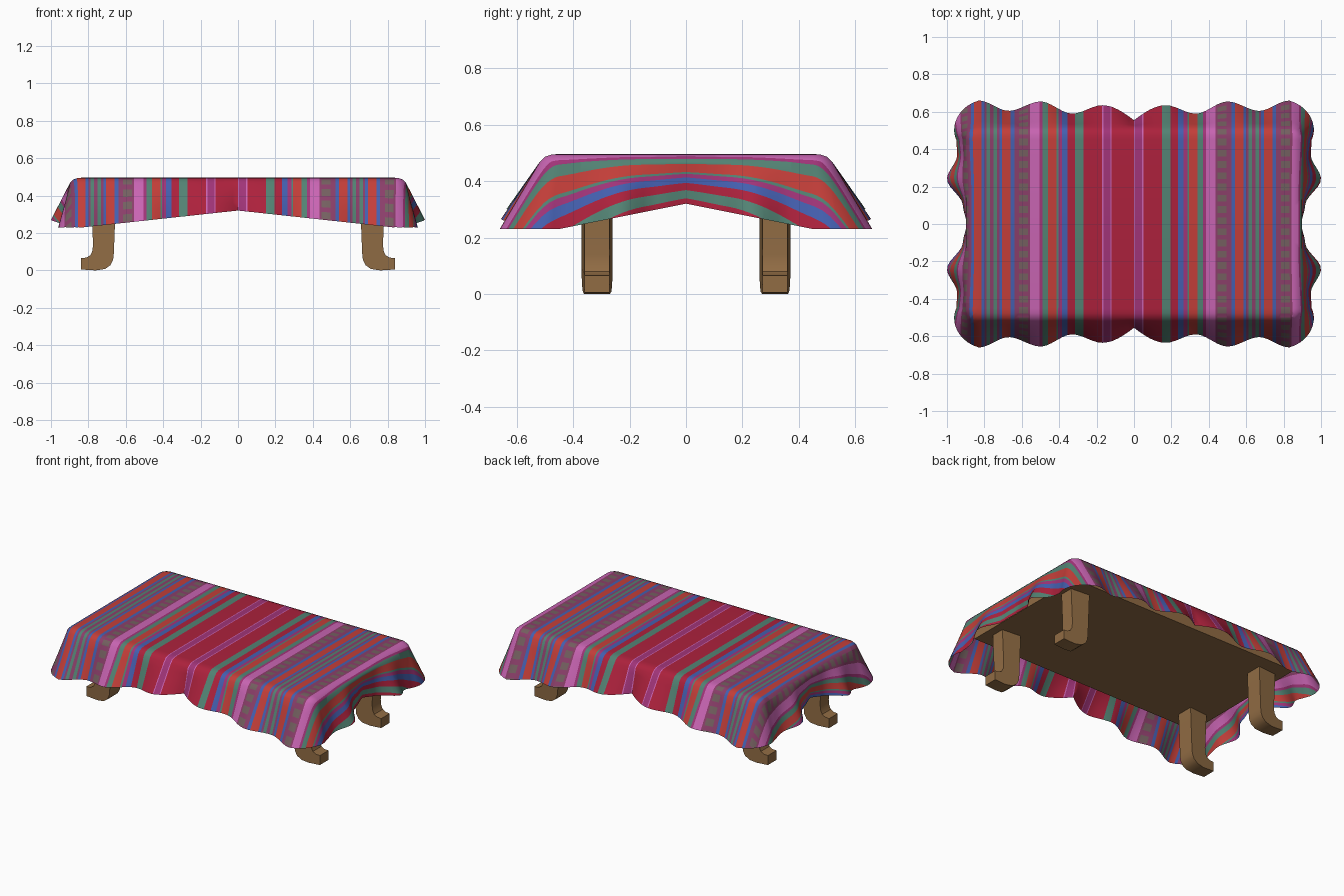
import bpy, bmesh, math
from mathutils import Vector

if "Cube" in bpy.data.objects:
    bpy.data.objects.remove(bpy.data.objects["Cube"])

def lin(c):
    c /= 255
    return c / 12.92 if c <= 0.04045 else ((c + 0.055) / 1.055) ** 2.4

COLOURS = {"crimson": (172, 33, 60), "teal": (82, 130, 115), "red": (195, 62, 57),
           "blue": (68, 95, 175), "magenta": (160, 52, 120), "pink": (200, 100, 178),
           "mauve": (138, 62, 105), "taupe": (115, 95, 95), "wood": (145, 108, 68)}
MATS = {}
for name, rgb in COLOURS.items():
    m = bpy.data.materials.new(name)
    m.diffuse_color = (*[lin(c) for c in rgb], 1)
    m.use_nodes = True
    m.node_tree.nodes["Principled BSDF"].inputs["Base Color"].default_value = m.diffuse_color
    MATS[name] = m

def make_object(name, bm, mats, angle=None):
    me = bpy.data.meshes.new(name)
    bm.to_mesh(me)
    bm.free()
    ob = bpy.data.objects.new(name, me)
    bpy.context.collection.objects.link(ob)
    for m in mats:
        me.materials.append(MATS[m])
    if angle:
        bpy.ops.object.select_all(action='DESELECT')
        ob.select_set(True)
        bpy.context.view_layer.objects.active = ob
        bpy.ops.object.shade_smooth_by_angle(angle=math.radians(angle))
    return ob

def interp(pts, x, smooth=True):
    x = min(max(x, pts[0][0]), pts[-1][0])
    for (a, p), (b, q) in zip(pts, pts[1:]):
        if x <= b:
            t = (x - a) / (b - a)
            if smooth:
                t = t * t * (3 - 2 * t)
            return p + (q - p) * t

# ---- Cloth: flat rounded rectangle, cut into stripes, then draped ----
HX, HY, L, TOP = 0.83, 0.45, 0.275, 0.496
FRONT = [(0, .555), (.17, .635), (.33, .59), (.5, .655), (.67, .605), (.83, .66)]
SIDE = [(0, .895), (.1, .915), (.24, 1.0), (.37, .945), (.45, .95)]
BEND = [(0, 0, 0), (.1, .027, .002), (.2, .05, .010), (.3, .068, .028)]

def front_hem(x):
    if x < .17:  # sharp notch in the middle
        return .555 + .08 * math.sin(x / .17 * math.pi / 2)
    return interp(FRONT, x)

def drape(p):
    q = Vector((min(max(p.x, -HX), HX), min(max(p.y, -HY), HY), 0))
    n = p - q
    r = n.length
    if r < 1e-5:
        return Vector((p.x, p.y, TOP))
    n /= r
    s = min(r / L, 1)
    k = math.atan2(abs(n.y), abs(n.x)) / (math.pi / 2)
    ax, ay = abs(q.x), abs(q.y)
    hem_run = (1 - k) * (interp(SIDE, ay) - HX) + k * (front_hem(ax) - HY)
    hem_z = .32 - .09 * ((1 - k) * ay / HY + k * ax / HX)
    if s <= .3:
        run = interp([(b[0], b[1]) for b in BEND], s, False)
        drop = interp([(b[0], b[2]) for b in BEND], s, False)
    else:
        t = (s - .3) / .7
        run = .068 + (hem_run - .068) * t
        drop = .028 + (TOP - hem_z - .028) * t
    return q + n * run + Vector((0, 0, TOP - drop))

def warp(p, inverse=False):
    """Bends the stripes on the two end flaps so they sag towards the corners."""
    over = abs(p.x) - HX
    if over > 0:
        k = 1 + interp([(0, .2), (.15, .18), (.5, -.13)], abs(p.y))
        p.x = math.copysign(HX + (over / k if inverse else over * k), p.x)

# Stripe colours by distance from the pattern centre, mirrored at MIRROR
CENTRE, MIRROR = -0.06, 0.70
STRIPES = [(.06, "crimson"), (.066, "pink"), (.104, "magenta"), (.11, "pink"), (.21, "crimson"),
           (.255, "teal"), (.295, "crimson"), (.325, "blue"), (.345, "magenta"), (.355, "teal"),
           (.40, "red"), (.43, "teal"), (.445, "magenta"), (.495, "pink"), (.507, "mauve"),
           (.555, "taupe"), (.58, "mauve"), (.60, "blue"), (.645, "red"), (.66, "blue"),
           (.672, "mauve"), (.69, "teal"), (.70, "mauve")]

def stripe(u):
    d = abs(u - CENTRE)
    d = 2 * MIRROR - d if d > MIRROR else d
    return next((c for b, c in STRIPES if d <= b), "mauve")

# outline samples: inner rectangle point and outward direction
ring = []
def line(a, b, n, d):
    for i in range(n):
        t = i / n
        ring.append((a[0] + (b[0] - a[0]) * t, a[1] + (b[1] - a[1]) * t, d))
def corner(x, y, start, n=10):
    for i in range(n):
        ring.append((x, y, start + 90 * i / n))
line((HX, -HY), (HX, HY), 36, 0)
corner(HX, HY, 0)
line((HX, HY), (-HX, HY), 60, 90)
corner(-HX, HY, 90)
line((-HX, HY), (-HX, -HY), 36, 180)
corner(-HX, -HY, 180)
line((-HX, -HY), (HX, -HY), 60, 270)
corner(HX, -HY, 270)

bm = bmesh.new()
rows = []
for s in (0, .1, .2, .3, .45, .6, .8, 1):
    row = []
    for x, y, a in ring:
        a = math.radians(a)
        row.append(bm.verts.new((x + math.cos(a) * s * L, y + math.sin(a) * s * L, 0)))
    rows.append(row)
N = len(ring)
for r0, r1 in zip(rows, rows[1:]):
    for i in range(N):
        j = (i + 1) % N
        bm.faces.new((r0[i], r1[i], r1[j], r0[j]))
bmesh.ops.remove_doubles(bm, verts=bm.verts[:], dist=1e-5)
loop = [v for v in rows[0] if v.is_valid]
bm.faces.new(sorted(loop, key=lambda v: math.atan2(v.co.y, v.co.x)))
for v in bm.verts:
    warp(v.co)

def cut(faces, co, no):
    geom = set(faces)
    for f in faces:
        geom.update(f.verts)
        geom.update(f.edges)
    bmesh.ops.bisect_plane(bm, geom=list(geom), dist=1e-5, plane_co=co, plane_no=no)

for b, _ in STRIPES:
    for d in {b, 2 * MIRROR - b}:
        for sg in (-1, 1):
            if abs(CENTRE + sg * d) < HX + L * 1.2:
                cut(bm.faces[:], (CENTRE + sg * d, 0, 0), (1, 0, 0))

# woven dashes inside the patterned bands
STEP, DASH = .06, .036
for k in range(-12, 13):
    for y in (k * STEP, k * STEP + DASH):
        band = [f for f in bm.faces if stripe(f.calc_center_bounds().x) == "taupe"]
        cut(band, (0, y, 0), (0, 1, 0))

names = list(COLOURS)[:-1]
for f in bm.faces:
    c = f.calc_center_bounds()
    col = stripe(c.x)
    if col == "taupe" and c.y % STEP > DASH:
        col = "mauve"
    f.material_index = names.index(col)
for v in bm.verts:
    warp(v.co, True)
    v.co = drape(v.co.copy())
bmesh.ops.triangulate(bm, faces=[f for f in bm.faces if len(f.verts) > 4])
make_object("striped_cloth", bm, names, 50)

# ---- Table board under the cloth ----
bm = bmesh.new()
bmesh.ops.create_cube(bm, size=1)
for v in bm.verts:
    v.co = (v.co.x * 1.68, v.co.y * .92, .42 + v.co.z * .11)
make_object("table_board", bm, ["wood"])

# ---- Four legs with outward-turned feet, narrower towards the outside ----
LEG = [(.653, .37), (.664, .09), (.668, .055), (.682, .028), (.71, .008), (.76, 0), (.84, .005),
       (.84, .066), (.812, .068), (.79, .08), (.778, .105), (.775, .14), (.785, .37)]
for sx, xn in ((-1, "left"), (1, "right")):
    for sy, yn in ((-1, "front"), (1, "back")):
        bm = bmesh.new()
        f = bm.faces.new([bm.verts.new((sx * x, 0, z)) for x, z in LEG])
        ext = bmesh.ops.extrude_face_region(bm, geom=[f])
        far = {v for v in ext["geom"] if isinstance(v, bmesh.types.BMVert)}
        for v in bm.verts:
            half = .055 - .011 * min(1, max(0, (abs(v.co.x) - .66) / .12))
            v.co.y = sy * .315 + (half if v in far else -half)
        bmesh.ops.recalc_face_normals(bm, faces=bm.faces[:])
        make_object(f"{yn}_{xn}_leg", bm, ["wood"], 30)
